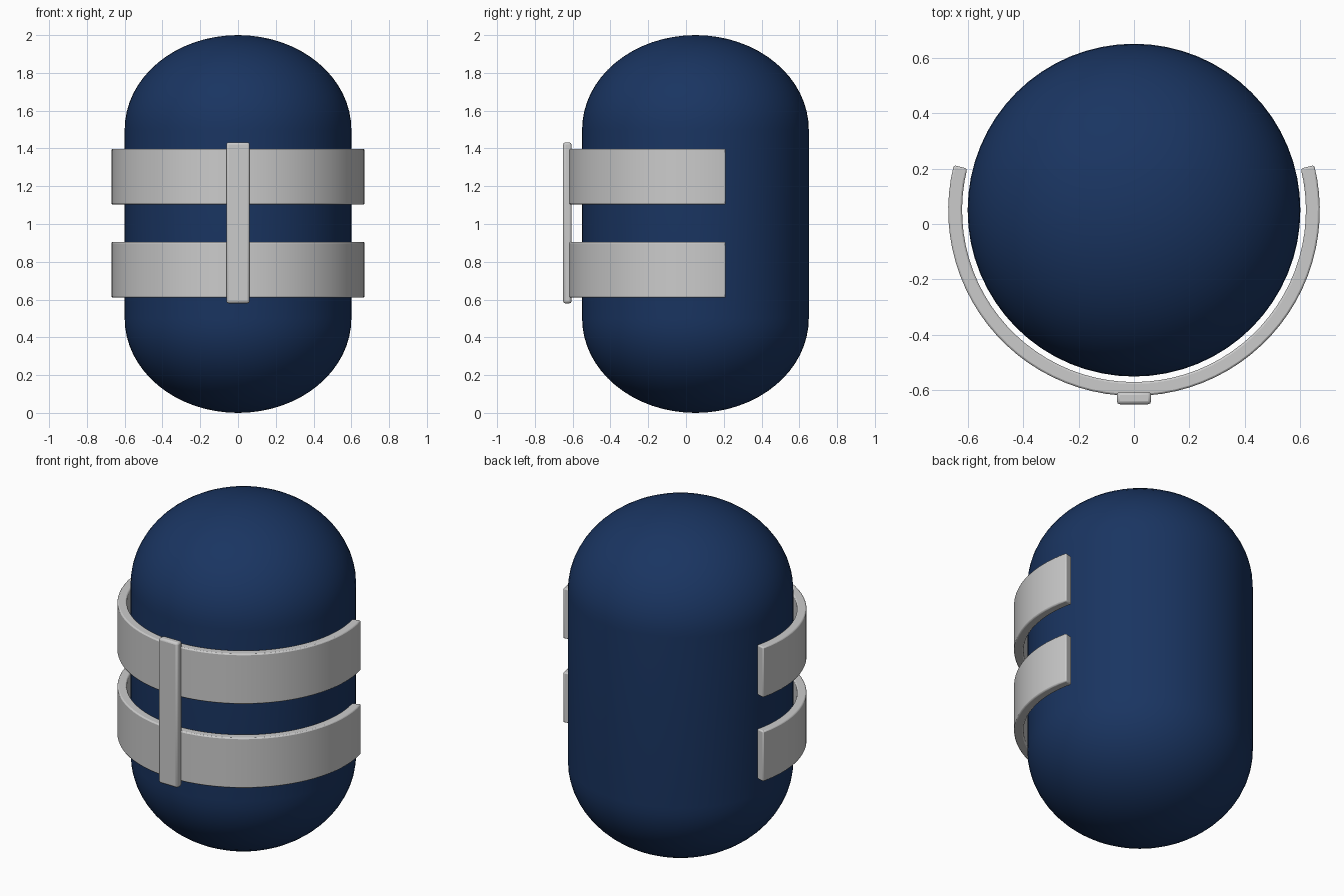
import bpy, bmesh
from math import sin, cos, pi, radians

if "Cube" in bpy.data.objects:
    bpy.data.objects.remove(bpy.data.objects["Cube"])

CY = 0.05  # tank axis position in y


def add_object(name, bm, bevel=0.0, angle=30):
    bmesh.ops.recalc_face_normals(bm, faces=bm.faces)
    mesh = bpy.data.meshes.new(name)
    bm.to_mesh(mesh)
    bm.free()
    ob = bpy.data.objects.new(name, mesh)
    bpy.context.collection.objects.link(ob)
    if bevel:
        mod = ob.modifiers.new("bevel", 'BEVEL')
        mod.width = bevel
        mod.segments = 2
        mod.limit_method = 'ANGLE'
        mod.angle_limit = radians(40)
    bpy.ops.object.select_all(action='DESELECT')
    ob.select_set(True)
    bpy.context.view_layer.objects.active = ob
    bpy.ops.object.shade_smooth_by_angle(angle=radians(angle))
    return ob


# Capsule tank: sphere split at the equator and stretched
def tank():
    bm = bmesh.new()
    n, rings, r, dome = 64, 16, 0.6, 0.5
    profile = [(r * cos(a), 0.5 + dome * sin(a))
               for a in (-pi / 2 + i * pi / 2 / rings for i in range(rings + 1))]
    profile += [(x, 2 - z) for x, z in reversed(profile)]
    verts = [bm.verts.new((x, CY, z)) for x, z in profile]
    edges = [bm.edges.new(p) for p in zip(verts, verts[1:])]
    bmesh.ops.spin(bm, geom=verts + edges, cent=(0, CY, 0), axis=(0, 0, 1),
                   angle=2 * pi, steps=n)
    bmesh.ops.remove_doubles(bm, verts=bm.verts, dist=1e-4)
    ob = add_object("tank", bm, angle=40)
    mat = bpy.data.materials.new("navy")
    mat.diffuse_color = (0.01, 0.035, 0.12, 1)
    mat.use_nodes = True
    mat.node_tree.nodes["Principled BSDF"].inputs["Base Color"].default_value = mat.diffuse_color
    mesh = ob.data
    mesh.materials.append(mat)


# Open strap: rectangular section swept around the front of the tank
def strap(name, z0, z1, r0=0.62, r1=0.67, steps=48):
    bm = bmesh.new()
    start, end = radians(166 - 0), radians(374)
    rings = []
    for i in range(steps + 1):
        a = start + (end - start) * i / steps
        rings.append([bm.verts.new((r * cos(a), CY + r * sin(a), z))
                      for r, z in ((r0, z0), (r1, z0), (r1, z1), (r0, z1))])
    for p, q in zip(rings, rings[1:]):
        for k in range(4):
            m = (k + 1) % 4
            bm.faces.new((p[k], p[m], q[m], q[k]))
    bm.faces.new(rings[0])
    bm.faces.new(rings[-1])
    add_object(name, bm, bevel=0.007)


# Upright clasp bar joining the straps at the front
def clasp():
    bm = bmesh.new()
    bmesh.ops.create_cube(bm, size=1)
    for v in bm.verts:
        v.co = (v.co.x * 0.124, -0.628 + v.co.y * 0.045, 1.006 + v.co.z * 0.852)
    add_object("clasp_bar", bm, bevel=0.012)


tank()
strap("lower_strap", 0.61, 0.905)
strap("upper_strap", 1.103, 1.398)
clasp()
